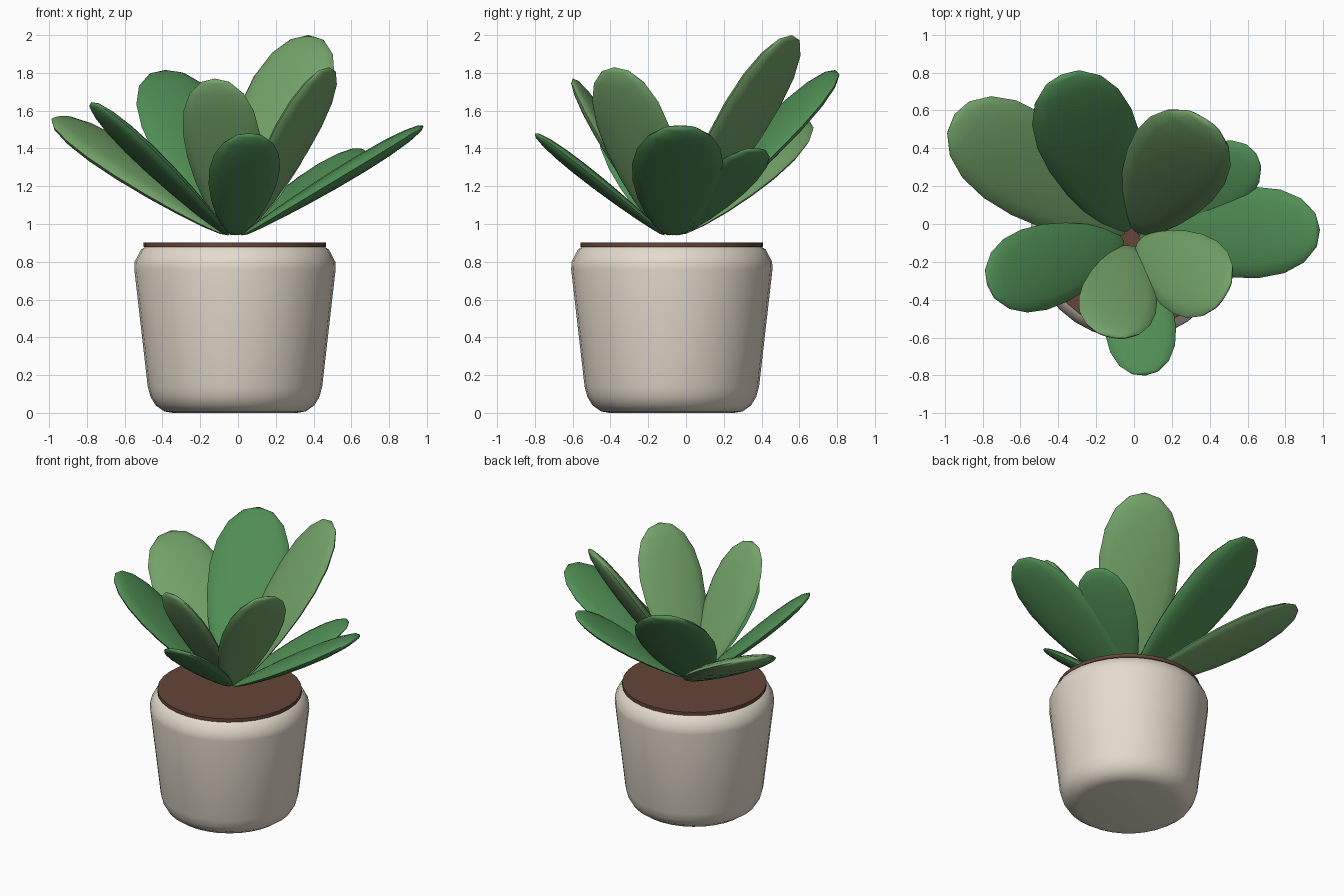
import bpy, bmesh
from math import radians, cos, sin
from mathutils import Vector, Matrix

if "Cube" in bpy.data.objects:
    bpy.data.objects.remove(bpy.data.objects["Cube"])

CX, CY = -0.016, -0.075          # axis of pot and rosette


def material(name, rgb):
    m = bpy.data.materials.new(name)
    m.diffuse_color = (*rgb, 1)
    m.use_nodes = True
    m.node_tree.nodes["Principled BSDF"].inputs["Base Color"].default_value = m.diffuse_color
    return m


CLAY = material("clay", (0.78, 0.71, 0.60))
EARTH = material("earth", (0.13, 0.06, 0.04))
DARK = material("dark_green", (0.08, 0.27, 0.09))
LIGHT = material("light_green", (0.17, 0.36, 0.14))


def finish(name, bm, mat):
    bmesh.ops.recalc_face_normals(bm, faces=bm.faces)
    me = bpy.data.meshes.new(name)
    bm.to_mesh(me)
    bm.free()
    me.materials.append(mat)
    ob = bpy.data.objects.new(name, me)
    bpy.context.collection.objects.link(ob)
    bpy.ops.object.select_all(action='DESELECT')
    ob.select_set(True)
    bpy.context.view_layer.objects.active = ob
    bpy.ops.object.shade_smooth_by_angle(angle=radians(40))
    return ob


def lathe(name, profile, mat, sides=32):
    # revolve (radius, z) points and cap both ends
    bm = bmesh.new()
    rings = [[bm.verts.new((CX + r * cos(radians(360 * i / sides)),
                            CY + r * sin(radians(360 * i / sides)), z))
              for i in range(sides)] for r, z in profile]
    for a, b in zip(rings, rings[1:]):
        for i in range(sides):
            j = (i + 1) % sides
            bm.faces.new((a[i], a[j], b[j], b[i]))
    bm.faces.new(rings[0])
    bm.faces.new(rings[-1])
    return finish(name, bm, mat)


def leaf(name, azimuth, reach, tip_z, mat):
    # flattened sphere, narrower at the base, laid from rosette centre to tip
    a = radians(azimuth)
    out = Vector((cos(a), sin(a), 0))
    base = Vector((CX, CY, 0.94)) + out * 0.04
    tip = Vector((CX, CY, tip_z)) + out * reach
    axis = tip - base
    length = axis.length
    axis.normalize()
    side = Vector((-sin(a), cos(a), 0))
    normal = axis.cross(side)
    bm = bmesh.new()
    bmesh.ops.create_uvsphere(bm, u_segments=16, v_segments=10, radius=0.5)
    for v in bm.verts:
        t = v.co.z + 0.5
        taper = (0.7 + 0.6 * t) / 1.04
        v.co = (base + axis * (t * length)
                + side * (v.co.x * taper * 0.43 * length)
                + normal * (v.co.y * taper * 0.085 * length))
    return finish(name, bm, mat)


# pot with rounded foot and rim
lathe("pot", [(0.33, 0), (0.375, 0.008), (0.42, 0.04), (0.447, 0.085), (0.462, 0.14),
              (0.533, 0.76), (0.531, 0.80), (0.497, 0.865), (0.455, 0.892), (0.41, 0.901)], CLAY)

# soil disc
lathe("soil", [(0.483, 0.878), (0.483, 0.903)], EARTH)

# rosette: azimuth, horizontal reach, tip height; colours alternate
LEAVES = [(2.6, 1.00, 1.52), (145, 1.14, 1.57), (276, 0.73, 1.48),
          (58.5, 0.745, 2.00), (198, 0.80, 1.645), (328.6, 0.585, 1.83),
          (113, 0.94, 1.815), (258.5, 0.535, 1.77), (34, 0.80, 1.40)]
for i, (az, reach, z) in enumerate(LEAVES):
    leaf(f"leaf_{i + 1}", az, reach, z, LIGHT if i % 2 else DARK)
